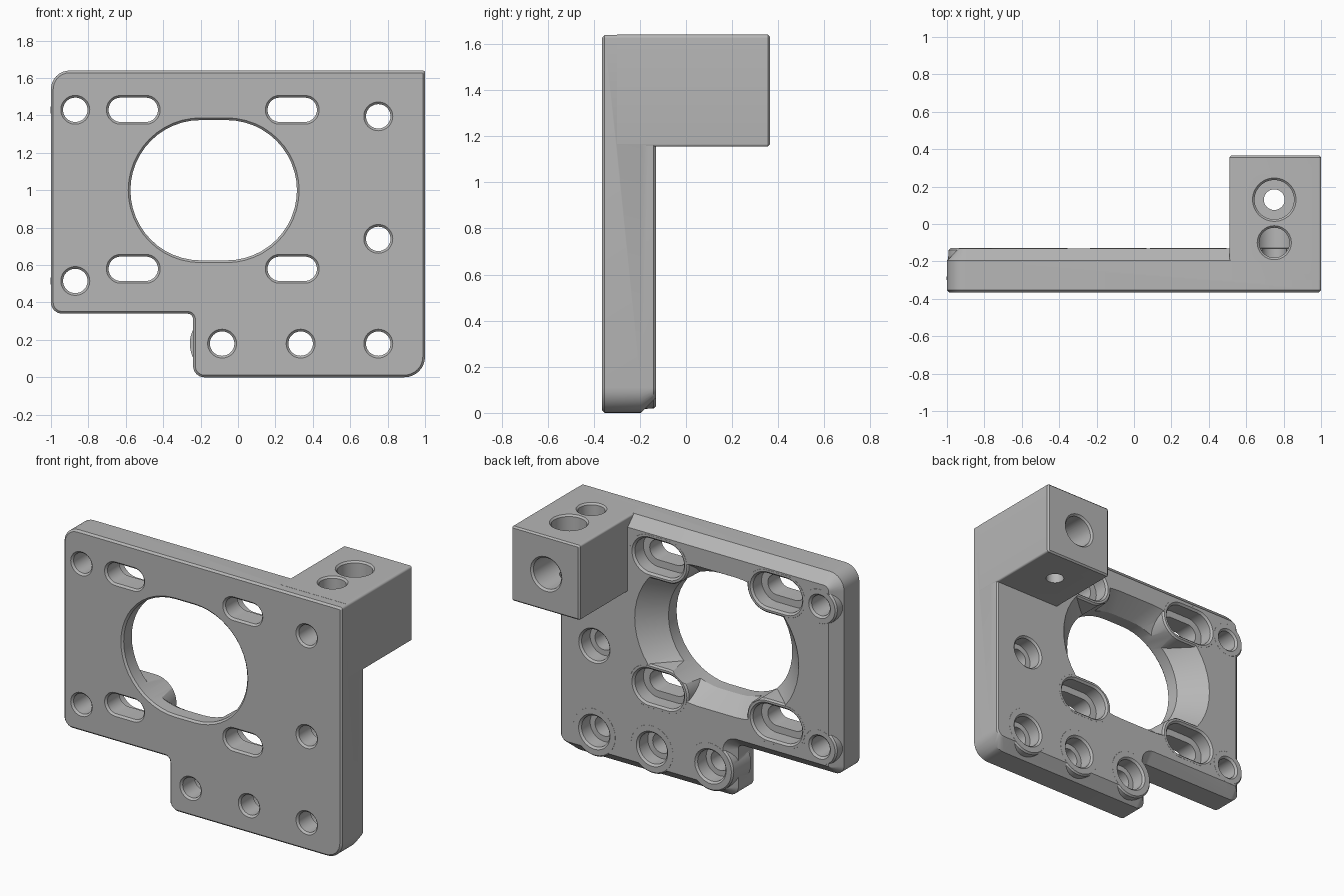
import bpy, bmesh, math
from mathutils import Vector

if "Cube" in bpy.data.objects:
    bpy.data.objects.remove(bpy.data.objects["Cube"], do_unlink=True)

metal = bpy.data.materials.new("plain grey")
GREY = (0.47, 0.47, 0.47, 1)
metal.diffuse_color = GREY
metal.use_nodes = True
metal.node_tree.nodes["Principled BSDF"].inputs["Base Color"].default_value = GREY

FRONT, BACK, END = -0.365, -0.13, 0.365


def loft(name, rings, vertical=False):
    """Closed solid through rings of (outline, depth); depth runs on y, or z."""
    bm = bmesh.new()
    loops = []
    for pts, d in rings:
        loops.append([bm.verts.new((a, b, d) if vertical else (a, d, b)) for a, b in pts])
    n = len(loops[0])
    for lo, hi in zip(loops, loops[1:]):
        for i in range(n):
            j = (i + 1) % n
            bm.faces.new((lo[i], lo[j], hi[j], hi[i]))
    bm.faces.new(loops[0])
    bm.faces.new(loops[-1])
    bmesh.ops.recalc_face_normals(bm, faces=bm.faces[:])
    mesh = bpy.data.meshes.new(name)
    bm.to_mesh(mesh)
    bm.free()
    ob = bpy.data.objects.new(name, mesh)
    bpy.context.collection.objects.link(ob)
    mesh.materials.append(metal)
    return ob


def rounded(corners, inset=0.0, steps=8):
    """Counter-clockwise polygon of (x, z, radius), inset and corner-rounded."""
    out, n = [], len(corners)
    for i, (x, z, r) in enumerate(corners):
        p = Vector((x, z))
        a = (p - Vector(corners[i - 1][:2])).normalized()
        b = (Vector(corners[(i + 1) % n][:2]) - p).normalized()
        na, nb = Vector((-a.y, a.x)), Vector((-b.y, b.x))
        turn = 1 if a.x * b.y - a.y * b.x > 0 else -1
        p += (na + nb) * inset
        r = max(r - turn * inset, 0.004)
        c = p + (na + nb) * r * turn
        for k in range(steps + 1):
            t = k / steps * math.pi / 2
            v = c - turn * r * (na * math.cos(t) + nb * math.sin(t))
            out.append((v.x, v.y))
    return out


def slot(cx, cz, r, half=0.0, n=24):
    """Circle, or a slot when half is above zero."""
    h = max(half, 0.0005)
    return [(cx + s * h + r * math.cos(t), cz + r * math.sin(t))
            for s, start in ((1, -math.pi / 2), (-1, math.pi / 2))
            for t in (start + math.pi * k / n for k in range(n + 1))]


def combine(body, tool, op):
    mod = body.modifiers.new(op, "BOOLEAN")
    mod.operation, mod.solver, mod.object = op, "EXACT", tool
    bpy.context.view_layer.objects.active = body
    bpy.ops.object.modifier_apply(modifier=mod.name)
    bpy.data.objects.remove(tool, do_unlink=True)


def bore(cx, cz, profile, half=0.0, vertical=False):
    rings = [(slot(cx, cz, r, half), d) for r, d in profile]
    combine(body, loft("bore", rings, vertical), "DIFFERENCE")


# Plate: stepped outline, fine front bevel, broad back chamfer except on the left
outline = [(-0.24, 0, 0.06), (1, 0, 0.11), (1, 1.64, 0.015), (-1, 1.64, 0.1),
           (-1, 0.34, 0.06), (-0.24, 0.34, 0.03)]


def plate_ring(inset, left_inset):
    shift = inset - left_inset
    wide = [(x + shift if x > 0.9 else x, z, r) for x, z, r in outline]
    return rounded(wide, inset)


body = loft("mounting_bracket", [(plate_ring(0.012, 0.012), FRONT),
                                 (plate_ring(0, 0), FRONT + 0.012),
                                 (plate_ring(0, 0), BACK - 0.065),
                                 (plate_ring(0.055, 0.002), BACK - 0.01),
                                 (plate_ring(0.065, 0.012), BACK)])

# Flare behind the large opening
combine(body, loft("flare", [(slot(-0.13, 1, 0.34, 0.04), -0.31),
                             (slot(-0.13, 1, 0.375, 0.07), -0.27),
                             (slot(-0.13, 1, 0.455, 0.135), BACK),
                             (slot(-0.13, 1, 0.47, 0.145), BACK + 0.03)]), "DIFFERENCE")

# Raised collars kept around holes and slots
slots = [(x, z) for x in (-0.56, 0.29) for z in (0.58, 1.43)]
edge_holes = [(-0.87, 0.515), (-0.87, 1.43)]
bolt_holes = [(-0.085, 0.18), (0.335, 0.18), (0.75, 0.18), (0.75, 0.74)]
collars = [(p, 0.145, 0.07) for p in slots]
collars += [(p, 0.12, 0) for p in edge_holes] + [(p, 0.16, 0) for p in bolt_holes[:3]]
for (x, z), r, half in collars:
    combine(body, loft("collar", [(slot(x, z, r + 0.012, half), -0.3),
                                  (slot(x, z, r, half), BACK - 0.01),
                                  (slot(x, z, r - 0.01, half), BACK + 0.0005)]), "UNION")

# Block standing out of the back at the top left corner
block = [(0.51, 1.155, 0.012), (1.0008, 1.155, 0.012),
         (1.0008, 1.6408, 0.015), (0.51, 1.6408, 0.012)]
combine(body, loft("block", [(rounded(block), -0.3), (rounded(block), END - 0.01),
                             (rounded(block, 0.01), END)]), "UNION")


# Profiles running from front to back
def through(r, back):
    return [(r + 0.03, FRONT - 0.018), (r, FRONT + 0.012), (r, back)]


def stepped(r, big, floor, back):
    return through(r, floor) + [(big, floor + 0.0005), (big, back - 0.012), (big + 0.03, back + 0.018)]


# Large opening, plain holes, counterbored holes and slots
bore(-0.13, 1, through(0.375, 0.1), 0.07)
for x, z in edge_holes:
    bore(x, z, through(0.065, BACK - 0.012) + [(0.095, BACK + 0.018)])
for x, z in bolt_holes:
    bore(x, z, stepped(0.065, 0.1, -0.23, BACK))
for x, z in slots:
    bore(x, z, stepped(0.065, 0.11, -0.23, BACK), 0.067)
bore(0.75, 1.395, stepped(0.065, 0.1, -0.13, END))

# Upright bores in the block
bore(0.75, 0.13, [(0.055, 1.1), (0.055, 1.52), (0.105, 1.5205), (0.105, 1.63), (0.13, 1.655)],
     vertical=True)
bore(0.75, -0.1, [(0.08, 1.4), (0.08, 1.63), (0.105, 1.655)], vertical=True)

bpy.ops.object.select_all(action="DESELECT")
body.select_set(True)
bpy.context.view_layer.objects.active = body
bpy.ops.object.shade_smooth_by_angle(angle=math.radians(25))
